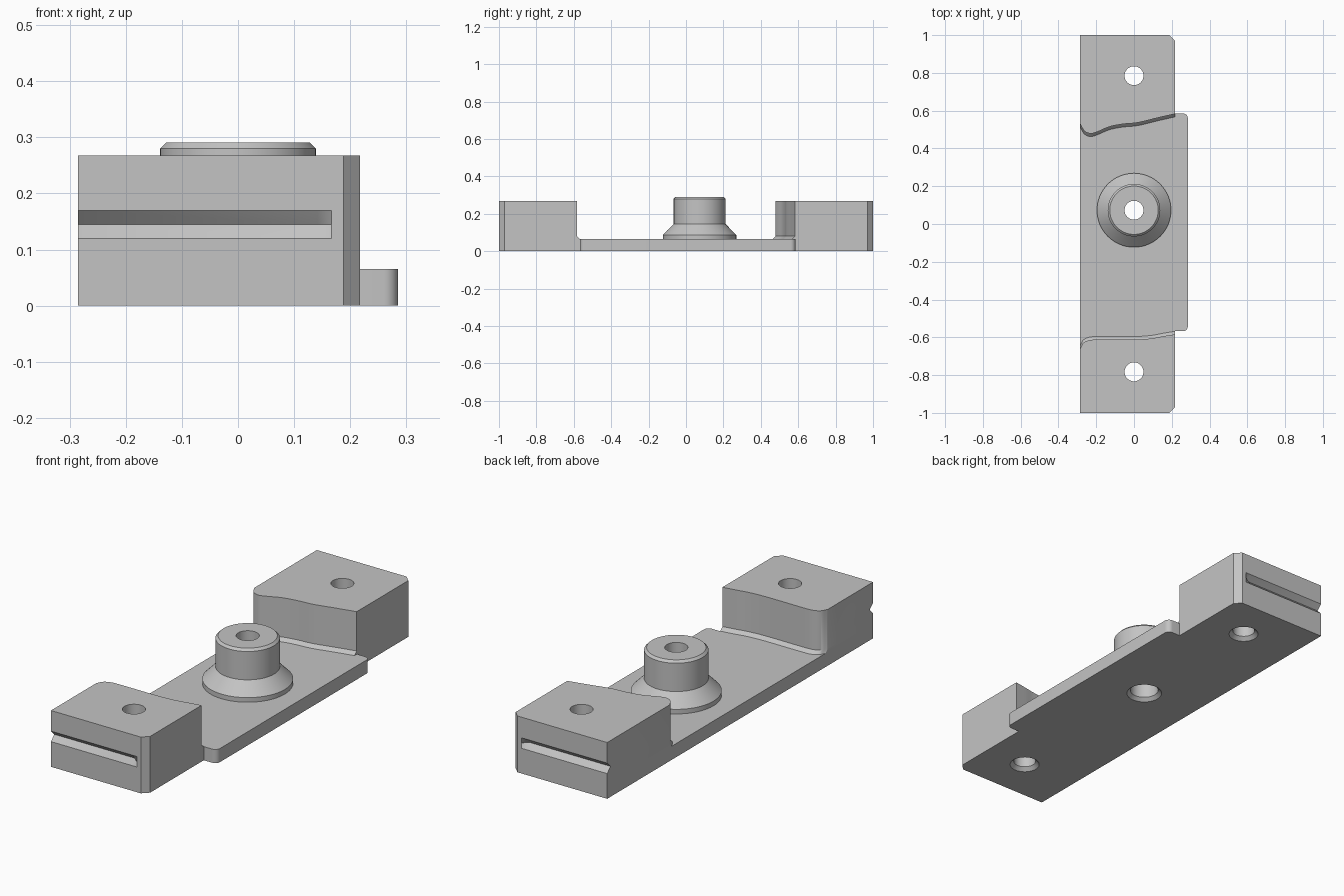
import bpy, bmesh, math
from mathutils import Vector

cube = bpy.data.objects.get("Cube")
if cube:
    bpy.data.objects.remove(cube, do_unlink=True)

grey = bpy.data.materials.new("plain grey")
grey.use_nodes = True
colour = (0.55, 0.55, 0.55, 1)
grey.diffuse_color = colour
grey.node_tree.nodes["Principled BSDF"].inputs["Base Color"].default_value = colour

LEFT, EDGE, WIDE = -0.285, 0.217, 0.285   # x of straight side, block side, plate lip
PLATE, TOP, CH = 0.065, 0.268, 0.029      # plate top, block top, corner chamfer


def loft(name, rings):
    """Closed solid through rings of equal point count."""
    bm = bmesh.new()
    loops = [[bm.verts.new(p) for p in ring] for ring in rings]
    n = len(loops[0])
    for a, b in zip(loops, loops[1:]):
        for i in range(n):
            j = (i + 1) % n
            bm.faces.new((a[i], a[j], b[j], b[i]))
    bm.faces.new(loops[0][::-1])
    bm.faces.new(loops[-1])
    bmesh.ops.recalc_face_normals(bm, faces=bm.faces)
    mesh = bpy.data.meshes.new(name)
    bm.to_mesh(mesh)
    bm.free()
    mesh.materials.append(grey)
    ob = bpy.data.objects.new(name, mesh)
    bpy.context.collection.objects.link(ob)
    return ob


def turned(name, y, profile, seg=64):
    """Lathe-turned solid about a vertical axis at (0, y)."""
    angles = [2 * math.pi * i / seg for i in range(seg)]
    return loft(name, [[(r * math.cos(a), y + r * math.sin(a), z) for a in angles]
                       for r, z in profile])


def smooth_path(pts, steps=6):
    """Catmull-Rom curve through a few points."""
    p = [Vector(q) for q in pts]
    p = [2 * p[0] - p[1]] + p + [2 * p[-1] - p[-2]]
    out = []
    for a, b, c, d in zip(p, p[1:], p[2:], p[3:]):
        for i in range(steps):
            t = i / steps
            out.append(0.5 * (2 * b + (c - a) * t + (2 * a - 5 * b + 4 * c - d) * t * t
                              + (3 * b - a - 3 * c + d) * t ** 3))
    return out + [p[-2]]


def combine(target, other, operation):
    """Apply a boolean and discard the second solid."""
    mod = target.modifiers.new(operation, 'BOOLEAN')
    mod.operation, mod.solver, mod.object = operation, 'EXACT', other
    other.hide_render = True
    bpy.ops.object.select_all(action='DESELECT')
    bpy.context.view_layer.objects.active = target
    target.select_set(True)
    bpy.ops.object.modifier_apply(modifier=mod.name)
    bpy.data.objects.remove(other, do_unlink=True)


# Base plate with rounded lip corners
def corner(cx, cy, start, r=0.025):
    return [(cx + r * math.cos(start + math.pi * i / 16),
             cy + r * math.sin(start + math.pi * i / 16)) for i in range(9)]


outline = [(LEFT, -1), (EDGE - CH, -1), (EDGE, CH - 1), (EDGE, -0.567)]
outline += corner(WIDE - 0.025, -0.542, -math.pi / 2)
outline += corner(WIDE - 0.025, 0.56, 0)
outline += [(EDGE, 0.585), (EDGE, 1 - CH), (EDGE - CH, 1), (LEFT, 1)]
body = loft("bracket_body", [[(x, y, z) for x, y in outline] for z in (0, PLATE)])

# End blocks with wavy inner walls and a small chamfer at the foot
back_wave = [(LEFT, 0.53), (-0.262, 0.492), (-0.228, 0.479), (-0.19, 0.49),
             (-0.13, 0.515), (-0.06, 0.529), (0.02, 0.537), (0.12, 0.561), (EDGE, 0.583)]
front_wave = [(LEFT, -0.66), (-0.268, -0.63), (-0.235, -0.615), (-0.18, -0.612),
              (0.0, -0.612), (0.09, -0.606), (0.15, -0.595), (EDGE, -0.584)]
for name, side, wave in (("back_block", 1, back_wave), ("front_block", -1, front_wave)):
    path = smooth_path(wave)
    ends = [(EDGE, side * (1 - CH)), (EDGE - CH, side), (LEFT, side)]
    rings = []
    for z, shift in ((PLATE, 0.016), (PLATE + 0.016, 0), (TOP, 0)):
        rings.append([(p.x, p.y - side * shift, z) for p in path]
                     + [(x, y, z) for x, y in ends])
    combine(body, loft(name, rings), 'UNION')

# Central boss with flared foot
BOSS_Y = 0.073
boss = turned("boss", BOSS_Y, [(0.196, PLATE), (0.196, 0.087), (0.139, 0.145),
                               (0.139, 0.28), (0.128, 0.291)])
combine(body, boss, 'UNION')

# Screw holes, countersunk underneath
for y in (-0.783, 0.785):
    hole = turned("hole_cutter", y, [(0.077, -0.01), (0.05, 0.017), (0.05, 0.4)], 48)
    combine(body, hole, 'DIFFERENCE')
bore = turned("bore_cutter", BOSS_Y, [(0.09, -0.01), (0.064, 0.016), (0.064, 0.16),
                                      (0.05, 0.174), (0.05, 0.4)], 48)
combine(body, bore, 'DIFFERENCE')

# V grooves in both end faces, open on the straight side
for side in (-1, 1):
    rings = []
    for x, k in ((LEFT - 0.05, 1), (0.142, 1), (0.167, 0.001)):
        d = 0.025 * k
        rings.append([(x, side * 1.0, 0.12), (x, side * (1 - d), 0.145),
                      (x, side * 1.0, 0.17), (x, side * 1.02, 0.17), (x, side * 1.02, 0.12)])
    combine(body, loft("groove_cutter", rings), 'DIFFERENCE')

bpy.ops.object.select_all(action='DESELECT')
body.select_set(True)
bpy.context.view_layer.objects.active = body
bpy.ops.object.shade_smooth_by_angle(angle=math.radians(30))
